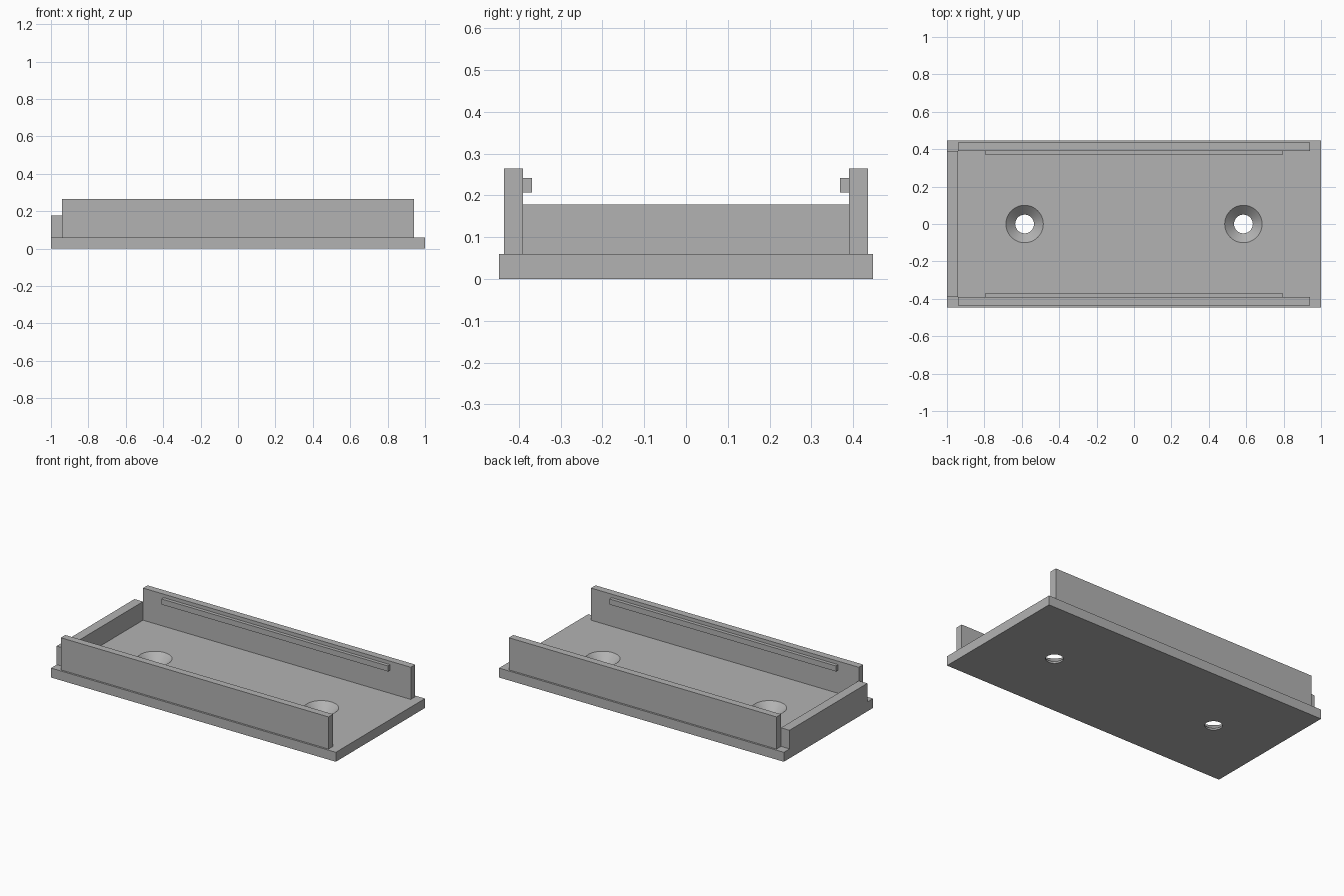
import bpy
import bmesh
import math

cube = bpy.data.objects.get("Cube")
if cube:
    bpy.data.objects.remove(cube, do_unlink=True)

# Single plain grey finish
grey = bpy.data.materials.new("plain grey")
grey.use_nodes = True
colour = (0.45, 0.45, 0.45, 1)
grey.diffuse_color = colour
grey.node_tree.nodes["Principled BSDF"].inputs["Base Color"].default_value = colour


def add_object(name, bm):
    bmesh.ops.recalc_face_normals(bm, faces=bm.faces)
    mesh = bpy.data.meshes.new(name)
    bm.to_mesh(mesh)
    bm.free()
    mesh.materials.append(grey)
    obj = bpy.data.objects.new(name, mesh)
    bpy.context.collection.objects.link(obj)
    return obj


def box(name, x, y, z):
    """Box from (low, high) ranges on each axis."""
    bm = bmesh.new()
    bmesh.ops.create_cube(bm, size=1)
    for v in bm.verts:
        for i, (low, high) in enumerate((x, y, z)):
            v.co[i] = high if v.co[i] > 0 else low
    return add_object(name, bm)


def lathe(name, profile, x, steps=64):
    """Closed solid turned about a vertical axis at x."""
    bm = bmesh.new()
    rings = []
    for r, z in profile:
        rings.append([bm.verts.new((x + r * math.cos(a), r * math.sin(a), z))
                      for a in (math.tau * i / steps for i in range(steps))])
    for lower, upper in zip(rings, rings[1:]):
        for i in range(steps):
            j = (i + 1) % steps
            bm.faces.new((lower[i], lower[j], upper[j], upper[i]))
    bm.faces.new(rings[0])
    bm.faces.new(rings[-1])
    return add_object(name, bm)


BASE_TOP = 0.06
WALL_X = 0.94
WALL_IN, WALL_OUT = 0.39, 0.435

# Base plate
base = box("base_plate", (-1, 1), (-0.447, 0.447), (0, BASE_TOP))

# Countersunk screw holes through the base
HOLE_R, SINK_R, SINK_Z = 0.05, 0.1, 0.011
for x in (-0.585, 0.585):
    cutter = lathe("screw_hole_cutter",
                   [(HOLE_R, -0.05), (HOLE_R, SINK_Z), (SINK_R, BASE_TOP), (SINK_R, 0.1)], x)
    cutter.hide_render = True
    bpy.context.view_layer.objects.active = base
    mod = base.modifiers.new("screw_hole", "BOOLEAN")
    mod.operation = "DIFFERENCE"
    mod.solver = "EXACT"
    mod.object = cutter
    bpy.ops.object.modifier_apply(modifier=mod.name)
    bpy.data.objects.remove(cutter, do_unlink=True)

bpy.ops.object.select_all(action="DESELECT")
base.select_set(True)
bpy.context.view_layer.objects.active = base
bpy.ops.object.shade_smooth_by_angle(angle=math.radians(30))

# Long side walls with a snap rail on each inner face
for side, s in (("front", -1), ("back", 1)):
    box(side + "_wall", (-WALL_X, WALL_X), sorted((s * WALL_IN, s * WALL_OUT)), (BASE_TOP, 0.264))
    box(side + "_snap_rail", (-0.795, 0.795), sorted((s * 0.368, s * WALL_IN)), (0.207, 0.242))

# Low stop wall at the right end
box("end_stop", (-1, -WALL_X), (-WALL_IN, WALL_IN), (BASE_TOP, 0.178))
